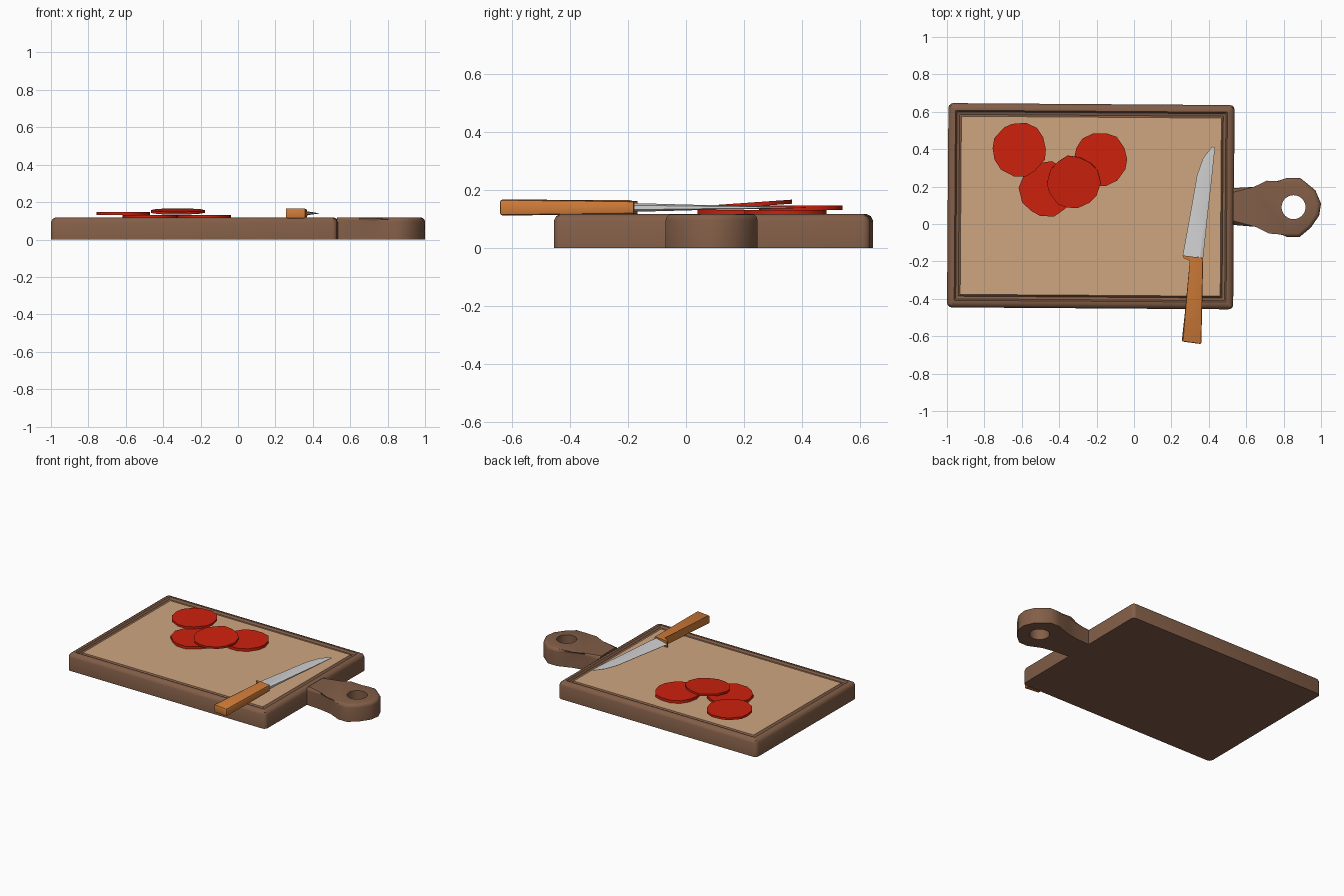
import bpy, bmesh, math, random
from mathutils import Matrix, Vector

random.seed(4)
if "Cube" in bpy.data.objects:
    bpy.data.objects.remove(bpy.data.objects["Cube"])


def material(name, rgb):
    m = bpy.data.materials.new(name)
    m.use_nodes = True
    m.diffuse_color = (*rgb, 1)
    m.node_tree.nodes["Principled BSDF"].inputs["Base Color"].default_value = (*rgb, 1)
    return m


dark_wood = material("dark wood", (0.225, 0.112, 0.064))
pale_wood = material("pale wood", (0.62, 0.38, 0.22))
tomato_red = material("tomato red", (0.61, 0.015, 0.004))
orange_wood = material("orange wood", (0.63, 0.2, 0.04))
steel = material("steel", (0.63, 0.63, 0.63))


def make(name, bm, *mats):
    bmesh.ops.recalc_face_normals(bm, faces=bm.faces)
    mesh = bpy.data.meshes.new(name)
    bm.to_mesh(mesh)
    bm.free()
    for m in mats:
        mesh.materials.append(m)
    ob = bpy.data.objects.new(name, mesh)
    bpy.context.collection.objects.link(ob)
    return ob


def activate(ob):
    bpy.ops.object.select_all(action='DESELECT')
    ob.select_set(True)
    bpy.context.view_layer.objects.active = ob


def smooth(ob, degrees=40):
    activate(ob)
    bpy.ops.object.shade_smooth_by_angle(angle=math.radians(degrees))


def loft(rings):
    """Skin between closed rings of points and cap both ends."""
    bm = bmesh.new()
    loops = [[bm.verts.new(p) for p in ring] for ring in rings]
    for a, b in zip(loops, loops[1:]):
        n = len(a)
        for i in range(n):
            j = (i + 1) % n
            bm.faces.new((a[i], a[j], b[j], b[i]))
    bm.faces.new(loops[0][::-1])
    bm.faces.new(loops[-1])
    return bm


def prism(outline, z0, z1):
    return loft([[(x, y, z) for x, y in outline] for z in (z0, z1)])


def rounded_rectangle(hx, hy, r, z):
    pts = []
    for k, (sx, sy) in enumerate(((1, 1), (-1, 1), (-1, -1), (1, -1))):
        for s in range(4):
            a = math.radians(90 * k + 30 * s)
            pts.append((sx * (hx - r) + r * math.cos(a),
                        sy * (hy - r) + r * math.sin(a), z))
    return pts


# Board: rounded rim, juice groove and pale cutting surface
profile = [(0, 0), (0, 0.093), (0.008, 0.11), (0.025, 0.118), (0.038, 0.118),
           (0.046, 0.104), (0.06, 0.1), (0.07, 0.112)]
bm = loft([rounded_rectangle(0.765 - i, 0.546 - i, max(0.025 - i, 0.003), z)
           for i, z in profile])
bm.faces.ensure_lookup_table()
bm.faces[-1].material_index = 1
board = make("cutting_board", bm, dark_wood, pale_wood)
board.location = (-0.231, 0.095, 0)
board.rotation_euler.z = math.radians(-0.4)
smooth(board)

# Board grip with hanging hole
grip_outline = [(0.53, -0.005), (0.65, -0.015), (0.73, -0.03), (0.82, -0.07),
                (0.885, -0.07), (0.945, -0.02), (0.99, 0.045), (1.0, 0.11),
                (0.97, 0.18), (0.888, 0.247), (0.82, 0.247), (0.715, 0.21),
                (0.64, 0.198), (0.53, 0.192)]
bm = prism(grip_outline, 0, 0.118)
rim = [e for e in bm.edges if all(v.co.z > 0.1 for v in e.verts)
       and any(v.co.x > 0.6 for v in e.verts)]
bmesh.ops.bevel(bm, geom=rim, offset=0.022, segments=3, profile=0.5, affect='EDGES')
grip = make("board_grip", bm, dark_wood)

bm = bmesh.new()
bmesh.ops.create_cone(bm, cap_ends=True, segments=32, radius1=0.064, radius2=0.064,
                      depth=0.5, matrix=Matrix.Translation((0.853, 0.09, 0)))
cutter = make("hole_cutter", bm, dark_wood)
cutter.hide_render = True
activate(grip)
cut = grip.modifiers.new("hole", 'BOOLEAN')
cut.object = cutter
cut.solver = 'EXACT'
bpy.ops.object.modifier_apply(modifier=cut.name)
bpy.data.objects.remove(cutter)
smooth(grip)

# Tomato slices: centre, radius, thickness, tilt
slices = [((-0.465, 0.187, 0.121), 0.15, 0.02, 0),
          ((-0.178, 0.345, 0.121), 0.147, 0.02, 0),
          ((-0.613, 0.4, 0.139), 0.147, 0.015, 0),
          ((-0.325, 0.222, 0.15), 0.145, 0.014, 4)]
for k, (centre, radius, thick, tilt) in enumerate(slices):
    sides = 14
    outline = []
    for i in range(sides):
        a = math.tau * (i + random.uniform(-0.15, 0.15)) / sides
        r = radius * random.uniform(0.95, 1.02)
        outline.append((r * math.cos(a), r * math.sin(a)))
    tomato = make(f"tomato_slice_{k + 1}", prism(outline, -thick / 2, thick / 2), tomato_red)
    tomato.location = centre
    tomato.rotation_euler.x = math.radians(tilt)
    smooth(tomato)

# Knife blade: straight thick spine, curved thin edge
stations = [((0.26, -0.17), (0.37, -0.18), 0.03), ((0.3, 0.05), (0.393, 0.04), 0.018),
            ((0.337, 0.262), (0.418, 0.26), 0.01), ((0.37, 0.353), (0.428, 0.36), 0.006),
            ((0.418, 0.414), (0.433, 0.408), 0.003)]
mid = 0.14
rings = []
for edge, spine, t in stations:
    e, s = Vector(edge), Vector(spine)
    inner = s.lerp(e, 0.15)
    rings.append([(*e, mid - 0.001), (*inner, mid - t / 2), (*s, mid - t / 4),
                  (*s, mid + t / 4), (*inner, mid + t / 2), (*e, mid + 0.001)])
blade = make("knife_blade", loft(rings), steel)
smooth(blade, 25)

# Knife handle with a small finger guard
handle_outline = [(0.255, -0.628), (0.36, -0.642), (0.37, -0.182),
                  (0.262, -0.168), (0.266, -0.182), (0.305, -0.2)]
bm = prism(handle_outline, 0.113, 0.167)
for v in bm.verts:
    if v.co.y > -0.19:
        v.co.z = mid + (v.co.z - mid) * 0.8
long_edges = [e for e in bm.edges if abs(e.verts[0].co.y - e.verts[1].co.y) > 0.3
              or all(v.co.y < -0.6 for v in e.verts)]
bmesh.ops.bevel(bm, geom=long_edges, offset=0.007, segments=2, profile=0.5, affect='EDGES')
handle = make("knife_handle", bm, orange_wood)
smooth(handle, 35)
